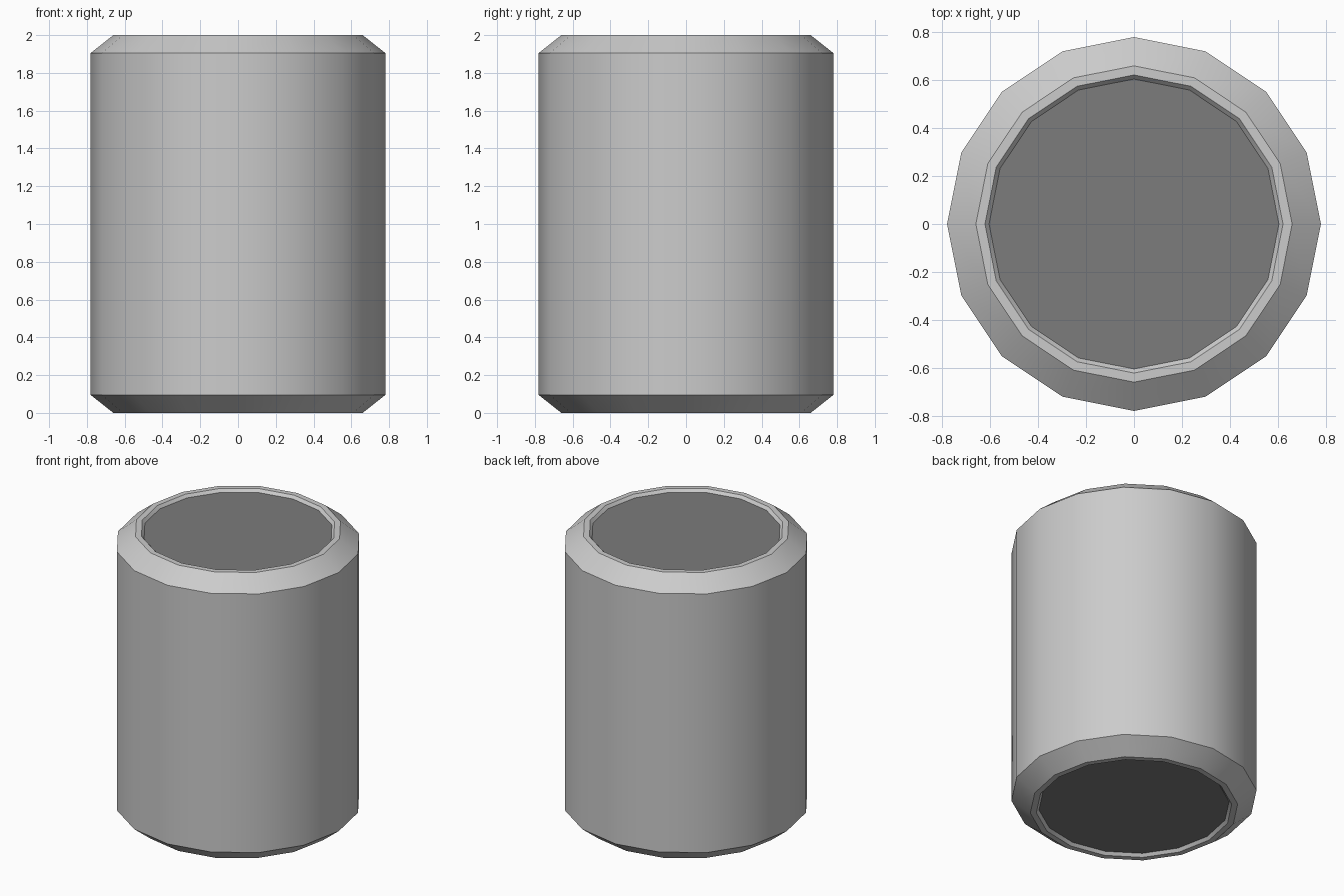
import bpy, bmesh, math

if "Cube" in bpy.data.objects:
    bpy.data.objects.remove(bpy.data.objects["Cube"])

SIDES = 16


def lathe(name, rings, cap_ends=False):
    """Revolve (radius, z) rings; closed loop unless the ends are capped."""
    bm = bmesh.new()
    loops = []
    for r, z in rings:
        loops.append([bm.verts.new((r * math.cos(2 * math.pi * i / SIDES),
                                    r * math.sin(2 * math.pi * i / SIDES), z))
                      for i in range(SIDES)])
    pairs = list(zip(loops, loops[1:]))
    if not cap_ends:
        pairs.append((loops[-1], loops[0]))
    for a, b in pairs:
        for i in range(SIDES):
            j = (i + 1) % SIDES
            bm.faces.new((a[i], a[j], b[j], b[i]))
    if cap_ends:
        bm.faces.new(loops[0])
        bm.faces.new(loops[-1])
    bmesh.ops.recalc_face_normals(bm, faces=bm.faces)
    mesh = bpy.data.meshes.new(name)
    bm.to_mesh(mesh)
    bm.free()
    obj = bpy.data.objects.new(name, mesh)
    bpy.context.collection.objects.link(obj)
    bpy.ops.object.select_all(action='DESELECT')
    obj.select_set(True)
    bpy.context.view_layer.objects.active = obj
    bpy.ops.object.shade_smooth_by_angle(angle=math.radians(30))
    return obj


# Chamfered shell with narrow rims and tapered recess walls
lathe("can_shell", [
    (0.605, 0.02), (0.622, 0), (0.66, 0), (0.78, 0.095),
    (0.78, 1.905), (0.66, 2), (0.622, 2), (0.605, 1.98)])

# Darker recessed end plates
dark = bpy.data.materials.new("dark_grey")
dark.diffuse_color = (0.2, 0.2, 0.2, 1)
dark.use_nodes = True
dark.node_tree.nodes["Principled BSDF"].inputs["Base Color"].default_value = dark.diffuse_color
for name, z0, z1 in (("bottom_plate", 0.02, 0.04), ("top_plate", 1.96, 1.98)):
    plate = lathe(name, [(0.605, z0), (0.605, z1)], cap_ends=True)
    plate.data.materials.append(dark)
